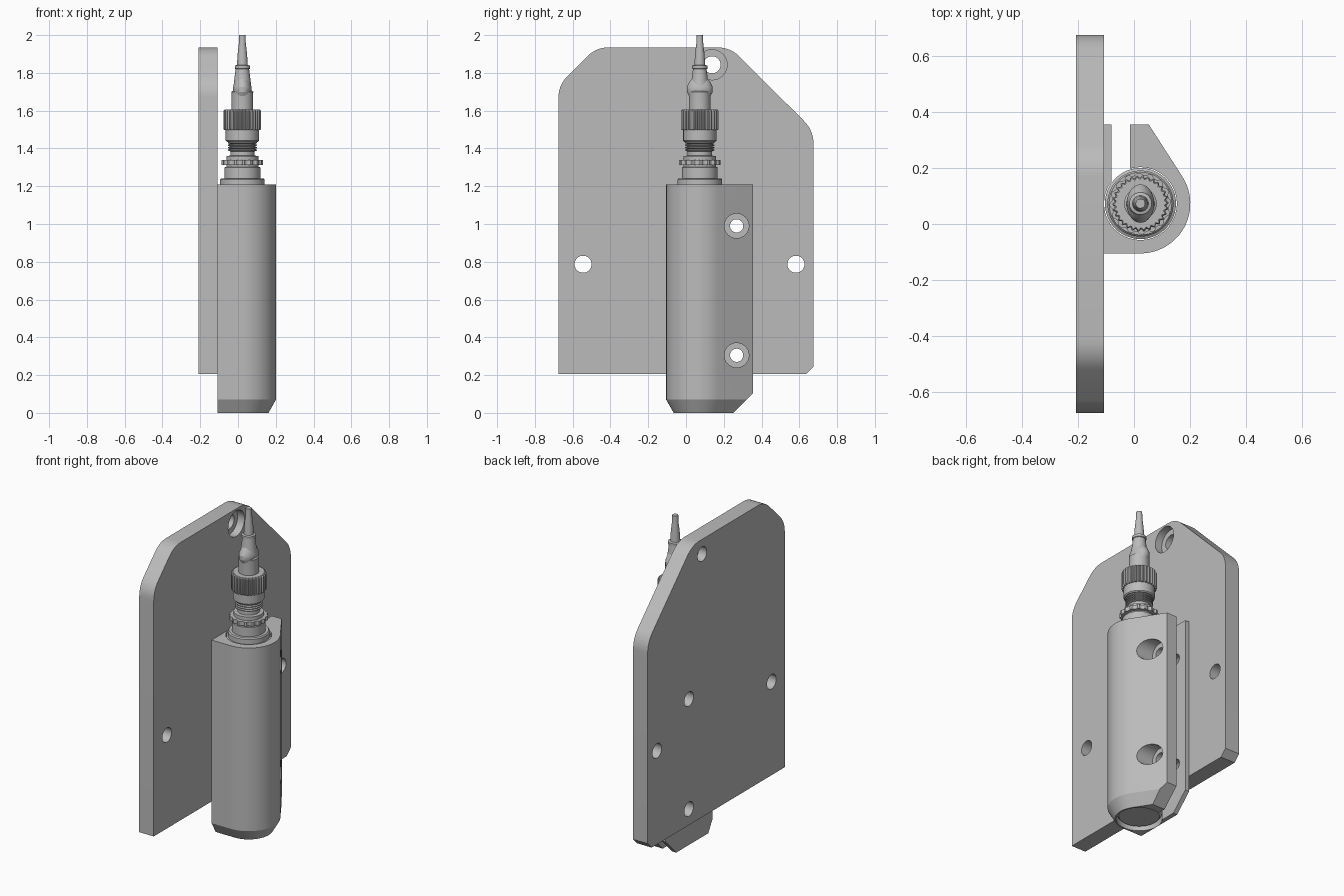
import bpy, bmesh, math
from mathutils import Vector

if "Cube" in bpy.data.objects:
    bpy.data.objects.remove(bpy.data.objects["Cube"])

grey = bpy.data.materials.new("plain_grey")
grey.use_nodes = True
grey.diffuse_color = (0.5, 0.5, 0.5, 1)
grey.node_tree.nodes["Principled BSDF"].inputs["Base Color"].default_value = (0.5, 0.5, 0.5, 1)

CX, CY = 0.023, 0.073   # axis of the sensor
CLAMP_TOP = 1.21


def loft(name, rings, smooth=True):
    """Join equal-length rings of points into a closed, capped solid."""
    bm = bmesh.new()
    rows = [[bm.verts.new(p) for p in ring] for ring in rings]
    n = len(rows[0])
    for a, b in zip(rows, rows[1:]):
        for i in range(n):
            j = (i + 1) % n
            bm.faces.new((a[i], a[j], b[j], b[i]))
    bm.faces.new(rows[0][::-1])
    bm.faces.new(rows[-1])
    bmesh.ops.recalc_face_normals(bm, faces=bm.faces)
    mesh = bpy.data.meshes.new(name)
    bm.to_mesh(mesh)
    bm.free()
    mesh.materials.append(grey)
    ob = bpy.data.objects.new(name, mesh)
    bpy.context.collection.objects.link(ob)
    if smooth:
        shade(ob)
    return ob


def activate(ob):
    bpy.ops.object.select_all(action='DESELECT')
    ob.select_set(True)
    bpy.context.view_layer.objects.active = ob


def shade(ob):
    activate(ob)
    bpy.ops.object.shade_smooth_by_angle(angle=math.radians(25))


def prism_x(name, outline, lo, hi, smooth=False):
    return loft(name, [[(x, y, z) for y, z in outline] for x in (lo, hi)], smooth)


def lathe(name, profile, n=48, stretch=1.0, tooth=0.0):
    """Revolve (radius, z) about the sensor axis; tooth cuts knurling grooves."""
    def ring(r, z):
        pts = []
        for i in range(n):
            a = 2 * math.pi * i / n
            q = r - (tooth if i % 4 > 1 else 0)
            pts.append((CX + q * math.cos(a), CY + q * stretch * math.sin(a), z))
        return pts
    return loft(name, [ring(r, z) for r, z in profile])


def cut(ob, cutter):
    activate(ob)
    mod = ob.modifiers.new("cut", 'BOOLEAN')
    mod.operation, mod.solver, mod.object = 'DIFFERENCE', 'EXACT', cutter
    bpy.ops.object.modifier_apply(modifier=mod.name)
    bpy.data.objects.remove(cutter)


def drill(ob, y, z, r, lo, hi):
    circle = [(y + r * math.cos(math.tau * i / 32), z + r * math.sin(math.tau * i / 32))
              for i in range(32)]
    cut(ob, prism_x("drill", circle, lo, hi))


def rounded(corners, steps=7):
    """Outline with each corner (y, z, cut length) eased by a quadratic curve."""
    out = []
    for i, (y, z, c) in enumerate(corners):
        p = Vector((y, z))
        if not c:
            out.append((y, z))
            continue
        before = Vector(corners[i - 1][:2])
        after = Vector(corners[(i + 1) % len(corners)][:2])
        a = p + (before - p).normalized() * c
        b = p + (after - p).normalized() * c
        for k in range(steps + 1):
            t = k / steps
            out.append(tuple(a * (1 - t) ** 2 + p * 2 * t * (1 - t) + b * t * t))
    return out


# Mounting plate with fixing holes and one counterbore
plate = prism_x("mounting_plate", rounded([
    (-0.675, 0.205, 0), (0.635, 0.205, 0), (0.675, 0.245, 0),
    (0.675, 1.495, 0.07), (0.235, 1.935, 0.07),
    (-0.475, 1.935, 0.065), (-0.675, 1.735, 0.065)]), -0.208, -0.108)
SCREWS = [(0.268, 0.305), (0.268, 0.99)]
for y, z in SCREWS + [(-0.545, 0.787), (0.582, 0.787), (0.138, 1.843)]:
    drill(plate, y, z, 0.045, -0.3, 0)
drill(plate, 0.138, 1.843, 0.08, -0.155, 0)
shade(plate)

# Clamp block: slotted round housing with a chamfered lower edge
R, BORE, INSET = 0.178, 0.13, 0.04
TANGENT = math.radians(32.8)
SLOT_L, SLOT_R, BACK = -0.08, -0.015, 0.355


def arc(r, start, end, n):
    return [(CX + r * math.cos(start + (end - start) * i / n),
             CY + r * math.sin(start + (end - start) * i / n)) for i in range(n + 1)]


def clamp_ring(z, inset):
    r = R - inset
    pts = [(-0.108, CY - r)] + arc(r, -math.pi / 2, TANGENT, 24)
    pts += [(0.053 - inset / math.cos(TANGENT), BACK), (SLOT_R, BACK)]
    start = math.acos((SLOT_R - CX) / BORE)
    end = math.acos((SLOT_L - CX) / BORE) - 2 * math.pi
    pts += arc(BORE, start, end, 44)
    pts += [(SLOT_L, BACK), (-0.108, BACK)]
    return [(x, y, z) for x, y in pts]


clamp = loft("clamp_block", [clamp_ring(0, INSET), clamp_ring(0.07, 0),
                             clamp_ring(CLAMP_TOP, 0)], False)
cut(clamp, prism_x("back_cut", [(0.23, -0.02), (0.5, -0.02), (0.5, 0.25)], -0.3, 0.4))
for y, z in SCREWS:
    drill(clamp, y, z, 0.035, -0.3, 0.4)
    drill(clamp, y, z, 0.065, 0.035, 0.4)
shade(clamp)

# Sensor body and collars
lathe("sensor_body", [(0.115, 0.02), (0.127, 0.035), (0.127, 1.2), (0.118, 1.205)])
lathe("base_collar", [(0.118, 1.2), (0.118, 1.235), (0.112, 1.242)])
lathe("lower_neck", [(0.095, 1.24), (0.095, 1.3), (0.085, 1.302), (0.085, 1.36),
                     (0.064, 1.362), (0.064, 1.5)])
lathe("lock_ring", [(0.11, 1.312), (0.11, 1.338)], 64, tooth=0.008)

# Threaded section
thread = []
for i in range(4):
    z = 1.385 + i * 0.013
    thread += [(0.066, z), (0.077, z + 0.004), (0.077, z + 0.009), (0.066, z + 0.013)]
lathe("thread", thread)

# Knurled coupling nut
lathe("nut_skirt", [(0.082, 1.435), (0.088, 1.441), (0.088, 1.5)])
lathe("coupling_nut", [(0.096, 1.497), (0.1, 1.503), (0.1, 1.598), (0.094, 1.605)],
      120, tooth=0.007)

# Cable boot, side lugs and cable
lathe("cable_boot", [(0.057, 1.6), (0.057, 1.69), (0.058, 1.7), (0.05, 1.705),
                     (0.044, 1.755), (0.036, 1.82), (0.04, 1.822), (0.04, 1.838),
                     (0.03, 1.842)])
lathe("boot_lugs", [(0.04, 1.675), (0.049, 1.7), (0.049, 1.725), (0.04, 1.75), (0.03, 1.77)],
      stretch=1.4)
lathe("cable", [(0.029, 1.835), (0.025, 1.9), (0.018, 1.96), (0.017, 2.0)])
